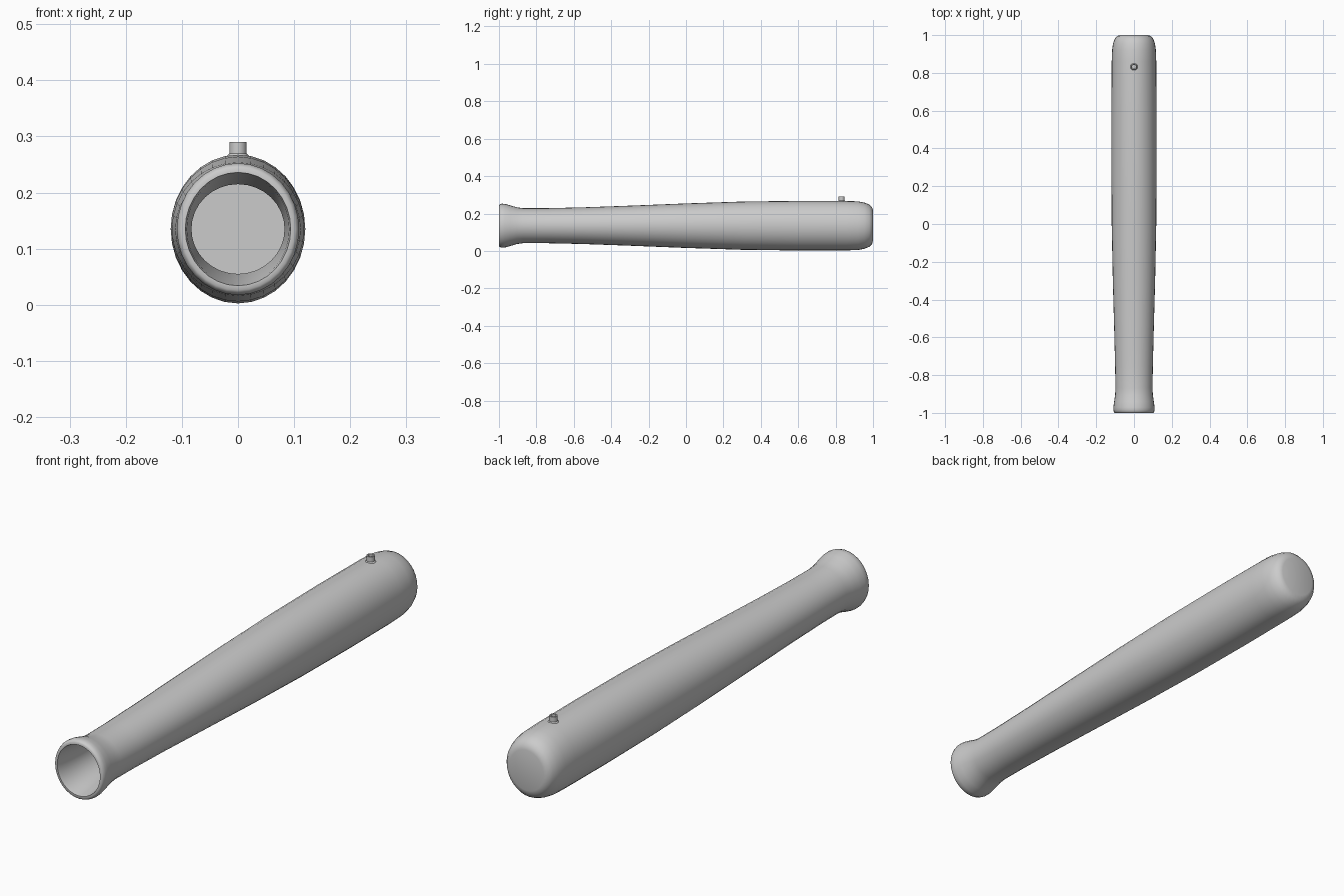
import bpy, bmesh, math

ZC = 0.135


def loft(name, rings, place, sides, caps):
    """Skin elliptical rings (position, radius a, radius b); place() maps to 3D."""
    bm = bmesh.new()
    loops = []
    for pos, a, b in rings:
        loops.append([bm.verts.new(place(pos, a * math.sin(2 * math.pi * i / sides),
                                         b * math.cos(2 * math.pi * i / sides)))
                      for i in range(sides)])
    for p, q in zip(loops, loops[1:]):
        for i in range(sides):
            j = (i + 1) % sides
            bm.faces.new((p[i], p[j], q[j], q[i]))
    for k in caps:
        bm.faces.new(loops[k])
    bmesh.ops.recalc_face_normals(bm, faces=bm.faces)
    me = bpy.data.meshes.new(name)
    bm.to_mesh(me)
    bm.free()
    ob = bpy.data.objects.new(name, me)
    bpy.context.collection.objects.link(ob)
    bpy.context.view_layer.objects.active = ob
    ob.select_set(True)
    bpy.ops.object.shade_smooth_by_angle(angle=math.radians(40))
    ob.select_set(False)
    return ob


# Barrel: outer skin from breech to muzzle, then the hollow bore back to its floor
outer = [
    (1.0, 0.075, 0.08), (0.995, 0.09, 0.098), (0.98, 0.102, 0.113),
    (0.955, 0.111, 0.123), (0.92, 0.116, 0.13), (0.86, 0.118, 0.132),
    (0.6, 0.12, 0.1325), (0.3, 0.12, 0.129), (0.0, 0.118, 0.119),
    (-0.3, 0.112, 0.107), (-0.55, 0.105, 0.098), (-0.75, 0.1, 0.0935),
    (-0.87, 0.098, 0.0935), (-0.905, 0.1, 0.098), (-0.94, 0.105, 0.109),
    (-0.97, 0.109, 0.117), (-0.985, 0.109, 0.1175), (-0.996, 0.106, 0.114),
    (-1.0, 0.101, 0.109),
]
bore = [
    (-1.0, 0.094, 0.101), (-0.985, 0.091, 0.098), (-0.94, 0.088, 0.092),
    (-0.87, 0.083, 0.08), (-0.7, 0.084, 0.08), (-0.3, 0.096, 0.091),
    (0.3, 0.104, 0.113), (0.86, 0.102, 0.116), (0.95, 0.096, 0.107),
    (0.98, 0.085, 0.09),
]
loft("cannon_barrel", outer + bore, lambda p, a, b: (a, p, ZC + b), 32, (0, -1))

# Vent: small open tube on top of the breech, with a flared foot
vent = [
    (0.25, 0.03, 0.03), (0.266, 0.019, 0.019), (0.27, 0.0155, 0.0155),
    (0.29, 0.0155, 0.0155), (0.29, 0.01, 0.01), (0.262, 0.01, 0.01),
]
loft("vent_tube", vent, lambda p, a, b: (a, 0.832 + b, p), 16, (0, -1))
